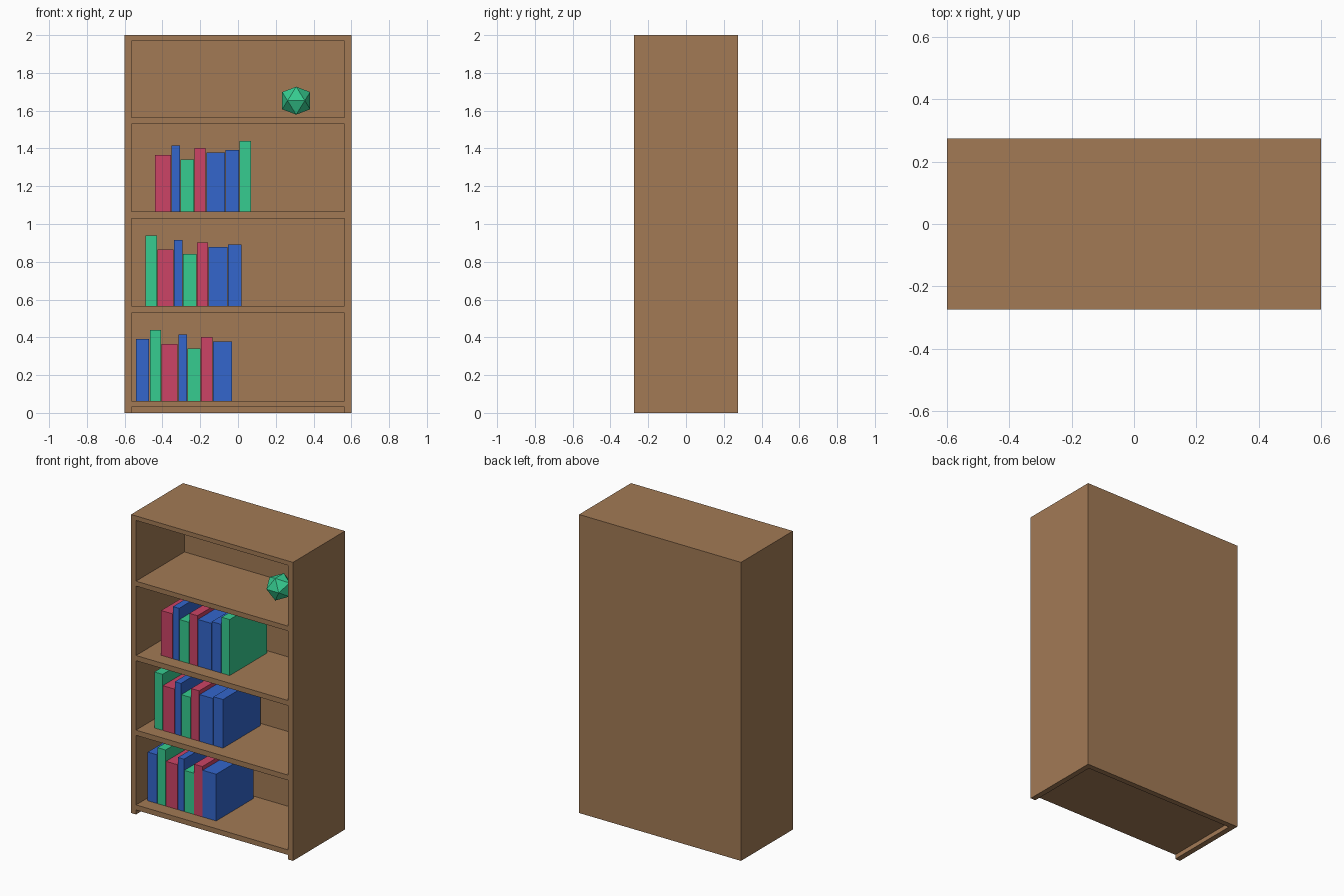
import bpy, bmesh
from mathutils import Matrix, Vector

if "Cube" in bpy.data.objects:
    bpy.data.objects.remove(bpy.data.objects["Cube"])


def material(name, rgb):
    m = bpy.data.materials.new(name)
    lin = [((c / 255 + 0.055) / 1.055) ** 2.4 for c in rgb]
    m.diffuse_color = (*lin, 1)
    m.use_nodes = True
    m.node_tree.nodes["Principled BSDF"].inputs["Base Color"].default_value = m.diffuse_color
    return m


WOOD = material("wood_brown", (162, 122, 85))
RED = material("book_red", (204, 68, 102))
BLUE = material("book_blue", (51, 102, 204))
GREEN = material("green", (54, 204, 144))


def add_box(bm, lo, hi):
    lo, hi = Vector(lo), Vector(hi)
    mat = Matrix.Translation((lo + hi) / 2) @ Matrix.Diagonal((*(hi - lo), 1))
    bmesh.ops.create_cube(bm, size=1, matrix=mat)


def make(name, bm, mat):
    mesh = bpy.data.meshes.new(name)
    bm.to_mesh(mesh)
    bm.free()
    mesh.materials.append(mat)
    ob = bpy.data.objects.new(name, mesh)
    bpy.context.collection.objects.link(ob)
    return ob


def box(name, lo, hi, mat):
    bm = bmesh.new()
    add_box(bm, lo, hi)
    return make(name, bm, mat)


W, D, WALL = 0.6, 0.275, 0.037

# Bookcase carcass: solid block with the compartments and toe recess cut out
case = box("bookcase", (-W, -D, 0), (W, D, 2), WOOD)
bm = bmesh.new()
for z0, z1 in [(-0.1, 0.03), (0.064, 0.53), (0.565, 1.03), (1.065, 1.53), (1.563, 1.97)]:
    add_box(bm, (-W + WALL, -D - 0.1, z0), (W - WALL, D - WALL, z1))
cutter = make("compartment_cutter", bm, WOOD)
cutter.hide_render = True
cut = case.modifiers.new("compartments", 'BOOLEAN')
cut.operation, cut.solver, cut.object = 'DIFFERENCE', 'EXACT', cutter
bpy.context.view_layer.objects.active = case
bpy.ops.object.modifier_apply(modifier=cut.name)
bpy.data.objects.remove(cutter)

# Books: one repeating sequence of (width, height, colour), shifted per shelf
BOOKS = [(0.07, 0.326, BLUE), (0.06, 0.375, GREEN), (0.085, 0.30, RED),
         (0.045, 0.35, BLUE), (0.07, 0.276, GREEN), (0.06, 0.337, RED),
         (0.10, 0.313, BLUE)]
for row, shelf in enumerate((0.064, 0.565, 1.065)):
    x = -0.54 + 0.05 * row
    for i in range(7):
        w, h, mat = BOOKS[(i + row) % 7]
        box(f"book_{row + 1}_{i + 1}", (x, -0.185, shelf), (x + w, 0.212, shelf + h), mat)
        x += w + 0.003

# Faceted ornament: icosahedron from three crossed golden rectangles
a, b = 0.0457, 0.074
bm = bmesh.new()
for s in (-a, a):
    for t in (-b, b):
        for co in ((0, s, t), (s, t, 0), (t, 0, s)):
            bm.verts.new(Vector(co) + Vector((0.308, 0, 1.653)))
bmesh.ops.convex_hull(bm, input=bm.verts[:])
bmesh.ops.recalc_face_normals(bm, faces=bm.faces[:])
make("ornament", bm, GREEN)
